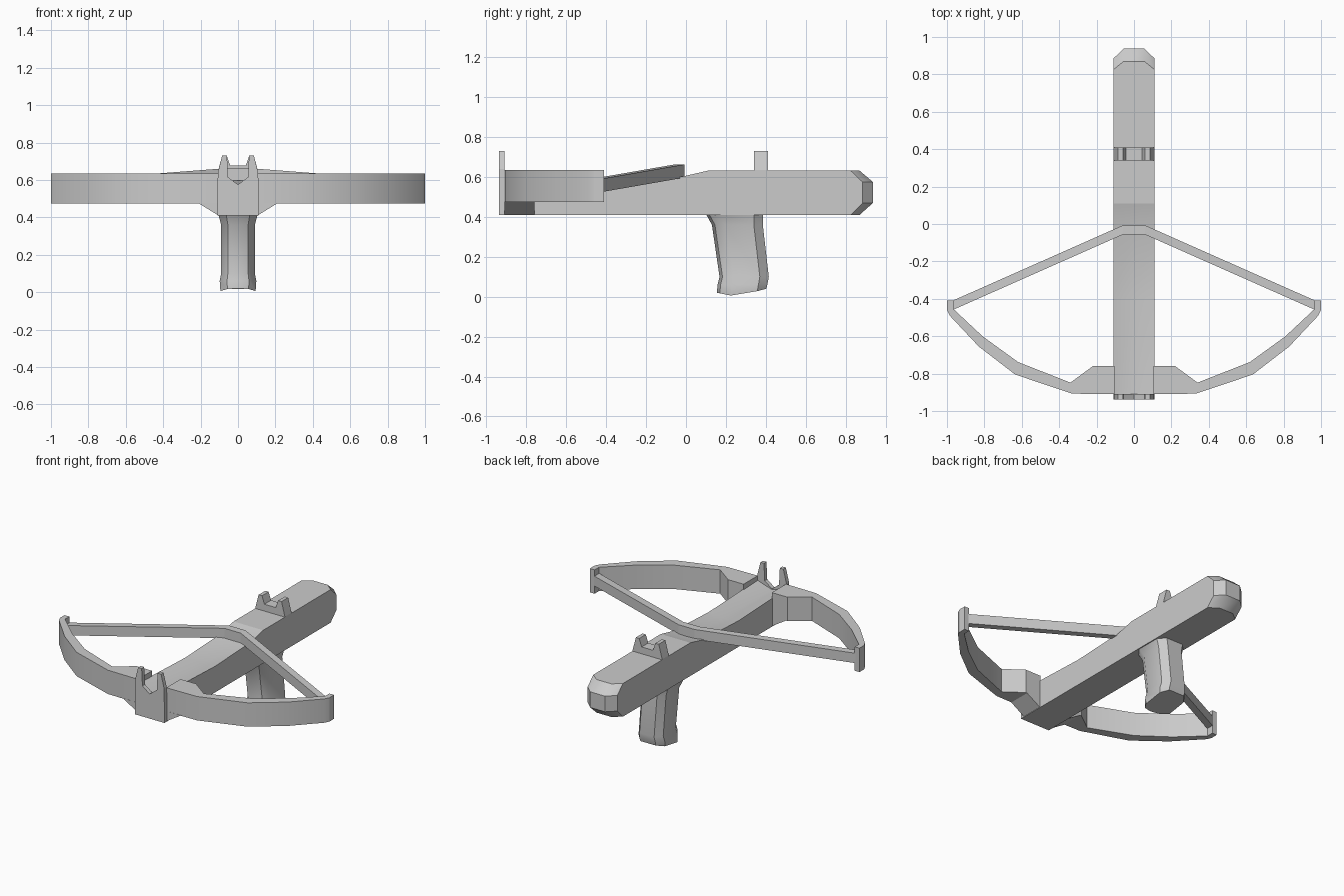
import bpy, bmesh, math

if "Cube" in bpy.data.objects:
    bpy.data.objects.remove(bpy.data.objects["Cube"])


def finish(bm, name, angle=None):
    bmesh.ops.recalc_face_normals(bm, faces=bm.faces)
    me = bpy.data.meshes.new(name)
    bm.to_mesh(me)
    bm.free()
    ob = bpy.data.objects.new(name, me)
    bpy.context.collection.objects.link(ob)
    if angle:
        bpy.ops.object.select_all(action='DESELECT')
        ob.select_set(True)
        bpy.context.view_layer.objects.active = ob
        bpy.ops.object.shade_smooth_by_angle(angle=math.radians(angle))
    return ob


def loft(name, sections, angle=None):
    """Skin a row of closed sections and cap both ends."""
    bm = bmesh.new()
    rings = [[bm.verts.new(p) for p in s] for s in sections]
    n = len(rings[0])
    for a, b in zip(rings, rings[1:]):
        for i in range(n):
            j = (i + 1) % n
            bm.faces.new((a[i], a[j], b[j], b[i]))
    bm.faces.new(rings[0])
    bm.faces.new(rings[-1])
    return finish(bm, name, angle)


def mirrored(half):
    """Complete a right-hand half profile across x = 0."""
    return half + [(-x, v) for x, v in reversed(half) if x > 0]


def plate(name, half, y0, y1):
    """Symmetric xz profile extruded along y."""
    pts = mirrored(half)
    return loft(name, [[(x, y, z) for x, z in pts] for y in (y0, y1)])


# Rear stock with chamfered butt
bm = bmesh.new()
for s in (-1, 1):
    for y in (0.11, 0.825):
        for z in (0.41, 0.632):
            bm.verts.new((s * 0.11, y, z))
    for x, y, z in ((0.055, 0.87, 0.41), (0.055, 0.87, 0.632), (0.11, 0.885, 0.47),
                    (0.11, 0.885, 0.575), (0.055, 0.937, 0.47), (0.055, 0.937, 0.575)):
        bm.verts.new((s * x, y, z))
hull = bmesh.ops.convex_hull(bm, input=bm.verts)
bmesh.ops.dissolve_limit(bm, angle_limit=0.02, verts=bm.verts, edges=bm.edges)
finish(bm, "rear_stock", 35)

# Front stock with bolt groove deepening toward the front
stock = []
for y, edge, mid in ((0.11, 0.632, 0.632), (-0.02, 0.602, 0.597),
                     (-0.4, 0.585, 0.572), (-0.915, 0.605, 0.57)):
    stock.append([(-0.11, y, 0.41), (0.11, y, 0.41), (0.11, y, edge),
                  (0, y, mid), (-0.11, y, edge)])
loft("front_stock", stock, 35)

# Sights
plate("front_sight_plate", [(0.11, 0.41), (0.108, 0.64), (0.085, 0.73), (0.059, 0.73),
                            (0.053, 0.615), (0, 0.575)], -0.937, -0.91)
plate("rear_sight", [(0.11, 0.62), (0.11, 0.635), (0.085, 0.73), (0.06, 0.73),
                     (0.042, 0.678)], 0.34, 0.41)

# Bow limbs and riser
outer = [(0.33, -0.907), (0.635, -0.805), (0.83, -0.655), (0.985, -0.49), (1.0, -0.46), (1.0, -0.41)]
inner = [(0.965, -0.41), (0.965, -0.455), (0.81, -0.6), (0.62, -0.738), (0.34, -0.848),
         (0.22, -0.76), (0.105, -0.76)]
# each limb is skinned separately so the groove stays open between them
for side, s in (("right", 1), ("left", -1)):
    outline = [(0.105, -0.91)] + outer + inner
    loft(side + "_bow_limb", [[(s * x, y, z) for x, y in outline] for z in (0.475, 0.635)], 25)
plate("riser_base", [(0.108, 0.412), (0.215, 0.478), (0.1, 0.478)], -0.91, -0.76)

# Bowstring
string = []
for x, y, z in ((-0.97, -0.435, 0.56), (-0.06, -0.032, 0.63),
                (0.06, -0.032, 0.63), (0.97, -0.435, 0.56)):
    string.append([(x, y + a, z + b) for a, b in
                   ((-0.025, -0.033), (0.025, -0.033), (0.025, 0.033), (-0.025, 0.033))])
loft("bowstring", string)

# Pistol grip: half width, front y, back y, height, tilt of the bottom ring
grip = []
for w, f, b, z, end in ((0.105, 0.10, 0.385, 0.415, 0), (0.09, 0.13, 0.385, 0.36, 0),
                        (0.09, 0.168, 0.415, 0.10, 0), (0.098, 0.158, 0.408, 0.06, 0),
                        (0.094, 0.155, 0.402, 0.02, 1)):
    half = [(0, f), (w * 0.6, f + 0.015), (w, f + 0.07), (w, b - 0.045), (w * 0.6, b), (0, b)]
    ring = []
    for x, y in mirrored(half):
        t = (y - f) / (b - f)
        dz = end * (-0.02 * t / 0.4 if t < 0.4 else -0.02 + 0.04 * (t - 0.4) / 0.6)
        ring.append((x, y, z + dz))
    grip.append(ring)
loft("pistol_grip", grip, 35)
